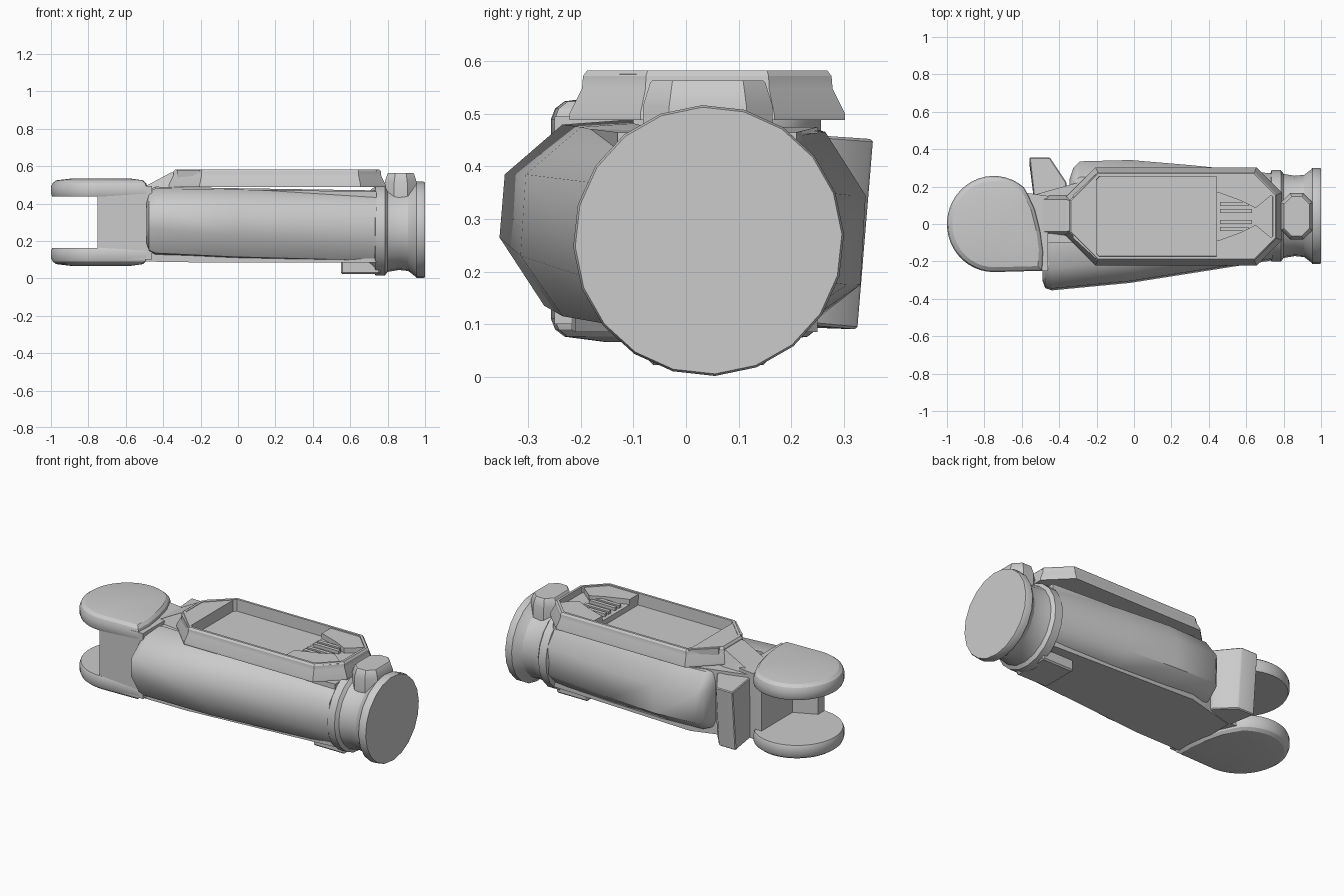
import bpy, bmesh
from math import sin, cos, pi, radians


def loft(name, rings, bevel=0.0, smooth=28):
    """Skin a list of equal-length rings of 3D points, capping both ends."""
    bm = bmesh.new()
    loops = [[bm.verts.new(p) for p in r] for r in rings]
    n = len(loops[0])
    for a, b in zip(loops, loops[1:]):
        for i in range(n):
            j = (i + 1) % n
            bm.faces.new((a[i], a[j], b[j], b[i]))
    bm.faces.new(loops[0][::-1])
    bm.faces.new(loops[-1])
    bmesh.ops.recalc_face_normals(bm, faces=bm.faces)
    if bevel:
        edges = [e for e in bm.edges if e.calc_face_angle(0) > radians(35)]
        bmesh.ops.bevel(bm, geom=edges, offset=bevel, segments=1,
                        affect='EDGES', profile=0.5, clamp_overlap=True)
    me = bpy.data.meshes.new(name)
    bm.to_mesh(me)
    bm.free()
    ob = bpy.data.objects.new(name, me)
    bpy.context.collection.objects.link(ob)
    bpy.ops.object.select_all(action='DESELECT')
    ob.select_set(True)
    bpy.context.view_layer.objects.active = ob
    bpy.ops.object.shade_smooth_by_angle(angle=radians(smooth))
    return ob


def prism(name, pts, z0, z1, bevel=0.0):
    return loft(name, [[(x, y, z) for x, y in pts] for z in (z0, z1)], bevel)


def octagon(x0, x1, y0, y1, cl, cr, z, d=0.0):
    """Chamfered rectangle inset by d; cl / cr are left and right corner cuts."""
    k = d * 0.586
    x0, x1, y0, y1, cl, cr = x0 + d, x1 - d, y0 + d, y1 - d, cl - k, cr - k
    return [(x0 + cl, y0, z), (x1 - cr, y0, z), (x1, y0 + cr, z), (x1, y1 - cr, z),
            (x1 - cr, y1, z), (x0 + cl, y1, z), (x0, y1 - cl, z), (x0, y0 + cl, z)]


def box(name, x0, x1, y0, y1, z0, z1, bevel=0.0):
    return prism(name, [(x0, y0), (x1, y0), (x1, y1), (x0, y1)], z0, z1, bevel)


# Wrist collar and flange, turned around the x axis
profile = [(0.68, 0.19), (0.73, 0.23), (0.735, 0.245), (0.785, 0.245), (0.80, 0.225),
           (0.86, 0.215), (0.91, 0.22), (0.945, 0.247), (0.955, 0.258), (0.99, 0.258), (1.0, 0.254)]
loft("wrist_flange", [[(x, 0.043 + r * cos(2 * pi * (i + 0.15) / 20), 0.259 + r * sin(2 * pi * (i + 0.15) / 20))
                       for i in range(20)] for x, r in profile])

# Central core of the forearm
core = [(-0.52, -0.22, 0.16, 0.09, 0.475), (-0.2, -0.21, 0.25, 0.085, 0.475),
        (0.74, -0.13, 0.21, 0.085, 0.465)]
loft("forearm_core", [[(x, a, z0), (x, b, z0), (x, b, z1), (x, a, z1)] for x, a, b, z0, z1 in core])

# Tapered faceted pods on the front and back
front = [(-0.49, [(-0.12, 0.45), (-0.22, 0.43), (-0.29, 0.36), (-0.30, 0.27), (-0.26, 0.19), (-0.12, 0.17)]),
         (-0.475, [(-0.1, 0.475), (-0.23, 0.465), (-0.335, 0.38), (-0.343, 0.27), (-0.27, 0.15), (-0.1, 0.13)]),
         (-0.44, [(-0.1, 0.49), (-0.235, 0.48), (-0.345, 0.385), (-0.355, 0.265), (-0.27, 0.135), (-0.1, 0.11)]),
         (-0.02, [(-0.1, 0.482), (-0.20, 0.475), (-0.305, 0.385), (-0.315, 0.23), (-0.235, 0.115), (-0.1, 0.10)]),
         (0.74, [(-0.05, 0.47), (-0.11, 0.455), (-0.185, 0.37), (-0.195, 0.19), (-0.12, 0.095), (-0.05, 0.085)])]
back = [(-0.345, [(0.1, 0.44), (0.19, 0.43), (0.24, 0.35), (0.24, 0.2), (0.19, 0.15), (0.1, 0.14)]),
        (-0.325, [(0.1, 0.465), (0.23, 0.46), (0.30, 0.36), (0.295, 0.19), (0.23, 0.13), (0.1, 0.115)]),
        (-0.29, [(0.1, 0.478), (0.25, 0.47), (0.335, 0.355), (0.327, 0.185), (0.25, 0.12), (0.1, 0.10)]),
        (-0.02, [(0.1, 0.478), (0.265, 0.466), (0.342, 0.345), (0.332, 0.175), (0.25, 0.11), (0.1, 0.095)]),
        (0.30, [(0.1, 0.476), (0.24, 0.463), (0.315, 0.345), (0.307, 0.175), (0.23, 0.105), (0.1, 0.09)]),
        (0.74, [(0.1, 0.47), (0.19, 0.455), (0.27, 0.35), (0.265, 0.18), (0.19, 0.095), (0.1, 0.085)])]
for name, secs in (("front_pod", front), ("back_pod", back)):
    loft(name, [[(x, y, z) for y, z in s] for x, s in secs], smooth=44)

# Elbow fork: two gently domed cheeks, mirrored in height, and the web between
cheek = [(-0.75 + 0.25 * cos(a), 0.257 * sin(a))
         for a in [radians(50 + 220 * i / 26) for i in range(27)]]
cheek += [(-0.49, -0.25), (-0.485, -0.15), (-0.50, -0.04), (-0.53, 0.08), (-0.565, 0.155)]
dome = [(0.6, 0.066), (0.9, 0.076), (0.97, 0.09), (1.0, 0.11), (1.0, 0.147), (0.975, 0.163)]
for name, flip in (("fork_cheek_bottom", False), ("fork_cheek_top", True)):
    loft(name, [[(-0.72 + (x + 0.72) * s, y * s, 0.6 - z if flip else z) for x, y in cheek]
                for s, z in dome])
web = [(-0.75, -0.25), (-0.46, -0.25), (-0.46, 0.15), (-0.565, 0.165), (-0.62, 0.165),
       (-0.62, -0.13), (-0.75, -0.19)]
prism("fork_web", web, 0.10, 0.495)

# Block on the back beside the fork, leaning outward at the top
shape = [(-0.525, 0.05), (-0.36, 0.05), (-0.36, 0.22), (-0.45, 1), (-0.56, 1)]
loft("elbow_block", [[(x, yo if y == 1 else y, z + (0.01 if y != 1 else 0)) for x, y in shape]
                     for z, yo in ((0.09, 0.326), (0.452, 0.356))], 0.005)

# Chamfered top cover with a sunken tray
P = (-0.37, 0.79, -0.222, 0.303, 0.165, 0.135)
steps = [(0.488, 0.0), (0.50, 0.0), (0.548, 0.024), (0.572, 0.026), (0.583, 0.034),
         (0.583, 0.048), (0.512, 0.05)]
loft("top_cover", [octagon(*P, z, d) for z, d in steps])

# Left end of the tray, flush with the rim
prism("tray_end", [(-0.325, -0.075), (-0.205, -0.185), (-0.2, -0.185), (-0.2, 0.265),
                   (-0.205, 0.265), (-0.325, 0.155)], 0.50, 0.580)

# Right end: raised deck halves with a flared channel and slot bars
for s, side in ((-1, "lower"), (1, "upper")):
    def m(pts):
        return [(x, 0.04 + s * y) for x, y in pts]
    prism("deck_" + side,
          m([(0.44, 0.216), (0.66, 0.216), (0.742, 0.135), (0.742, 0.12), (0.65, 0.045),
             (0.57, 0.085), (0.46, 0.125), (0.44, 0.13)]), 0.50, 0.576)
    for k, y in enumerate((0.018, 0.056)):
        prism(f"slot_bar_{k}_{side}",
              m([(0.46, y), (0.64 - 0.5 * y, y), (0.64 - 0.5 * y, y + 0.022), (0.46, y + 0.022)]), 0.50, 0.563)
prism("deck_channel_floor", [(0.44, -0.09), (0.742, -0.09), (0.742, 0.17), (0.44, 0.17)], 0.50, 0.545)

# Wedge linking the cover to the elbow
loft("cover_wedge", [[(x, -0.07 + d, z0), (x, 0.16 - d, z0), (x, 0.13 - d, z1), (x, -0.04 + d, z1)]
                     for x, d, z0, z1 in ((-0.49, 0, 0.44, 0.495), (-0.36, 0, 0.44, 0.565),
                                          (-0.33, 0.01, 0.46, 0.565))])

# Sensor block on top of the wrist
S = (0.785, 0.955, -0.082, 0.165, 0.05, 0.05)
loft("wrist_sensor", [octagon(*S, z, d) for z, d in ((0.43, 0), (0.515, 0), (0.56, 0.014), (0.564, 0.018))])

# Tab under the wrist
box("wrist_tab", 0.55, 0.76, -0.07, 0.155, 0.022, 0.12, 0.008)
